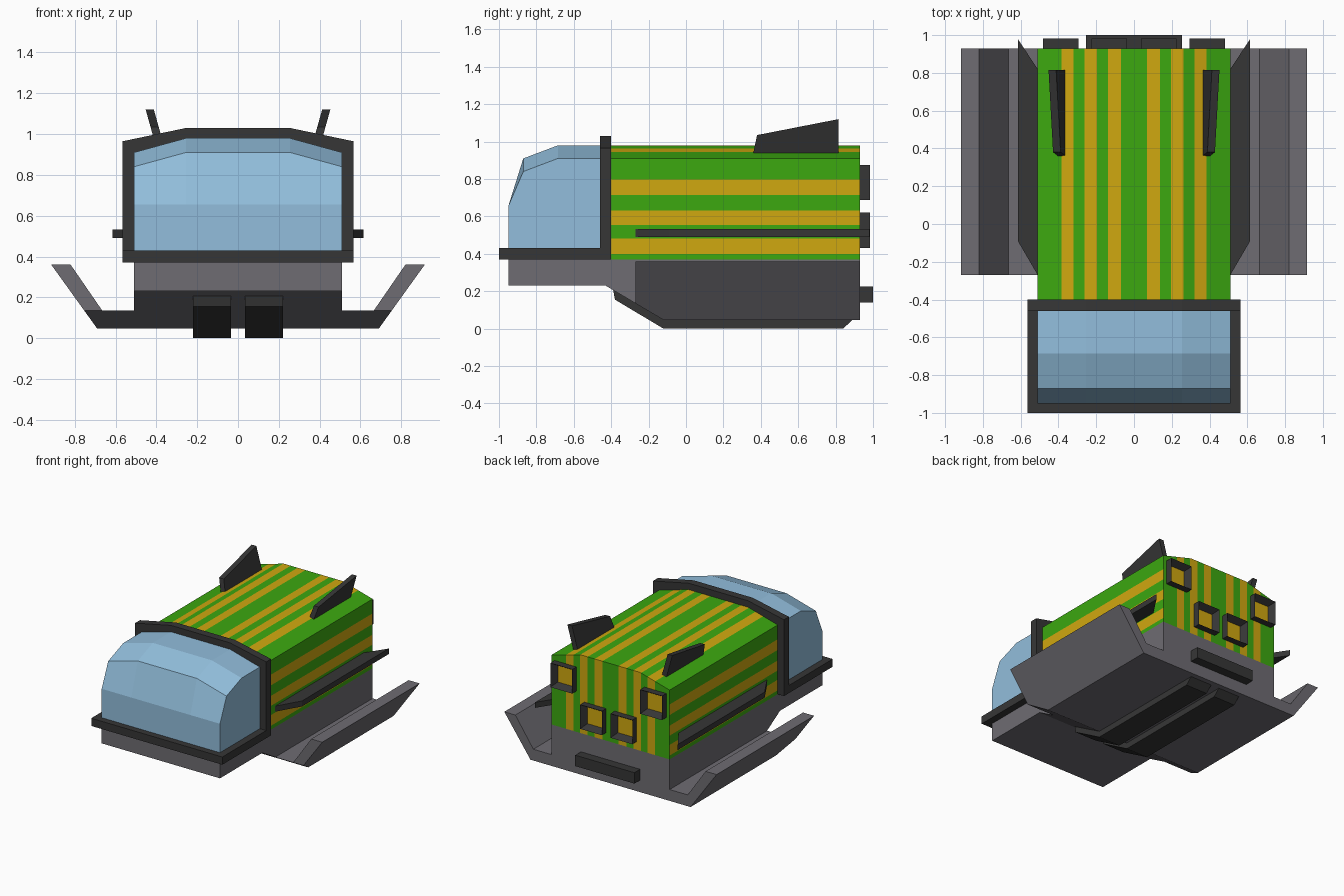
import bpy, bmesh
from mathutils import Vector

if "Cube" in bpy.data.objects:
    bpy.data.objects.remove(bpy.data.objects["Cube"])


def material(name, r, g, b):
    lin = [((c / 255 + 0.055) / 1.055) ** 2.4 for c in (r, g, b)]
    m = bpy.data.materials.new(name)
    m.diffuse_color = (*lin, 1)
    m.use_nodes = True
    m.node_tree.nodes["Principled BSDF"].inputs["Base Color"].default_value = m.diffuse_color
    return m


GREEN = material("green", 60, 168, 16)
GOLD = material("gold", 208, 168, 16)
GLASS = material("pale_blue", 146, 190, 220)
GREY = material("grey", 110, 108, 114)
DARK = material("charcoal", 54, 54, 54)


def finish(name, bm, *mats):
    bmesh.ops.recalc_face_normals(bm, faces=bm.faces)
    me = bpy.data.meshes.new(name)
    bm.to_mesh(me)
    bm.free()
    for m in mats:
        me.materials.append(m)
    ob = bpy.data.objects.new(name, me)
    bpy.context.collection.objects.link(ob)
    return ob


def prism(pts, axis, a, b):
    """Extrude a 2D outline along an axis from a to b."""
    place = {"x": lambda p, t: (t, p[0], p[1]),
             "y": lambda p, t: (p[0], t, p[1]),
             "z": lambda p, t: (p[0], p[1], t)}[axis]
    bm = bmesh.new()
    lo = [bm.verts.new(place(p, a)) for p in pts]
    hi = [bm.verts.new(place(p, b)) for p in pts]
    bm.faces.new(lo)
    bm.faces.new(hi)
    n = len(pts)
    for i in range(n):
        j = (i + 1) % n
        bm.faces.new((lo[i], lo[j], hi[j], hi[i]))
    return bm


def rect(a, b, c, d):
    return [(a, c), (b, c), (b, d), (a, d)]


def mirror(ob):
    mod = ob.modifiers.new("mirror", "MIRROR")
    mod.use_axis[0] = True
    mod.use_clip = False
    mod.use_mirror_merge = False
    return ob


def cut(bm, co, no, **kw):
    geom = bm.verts[:] + bm.edges[:] + bm.faces[:]
    return bmesh.ops.bisect_plane(bm, geom=geom, plane_co=co, plane_no=no, **kw)


def arch(w, z0, z1, z2):
    return [(-w, z0), (w, z0), (w, z1), (.255, z2), (-.255, z2), (-w, z1)]


# Striped cargo body: stripes follow x on top and ends, z on the sides
X_STRIPES = [(.07, .137), (.197, .263), (.32, .385)]
Z_STRIPES = [(.40, .483), (.555, .633), (.715, .798)]
bm = prism(arch(.51, .37, .91, .98), "y", -.40, .93)
for pair in X_STRIPES:
    for x in pair:
        for s in (-1, 1):
            cut(bm, (s * x, 0, 0), (1, 0, 0))
for pair in Z_STRIPES:
    for z in pair:
        cut(bm, (0, 0, z), (0, 0, 1))
bm.normal_update()
for f in bm.faces:
    c = f.calc_center_median()
    side = abs(f.normal.x) > .9
    v, stripes = (c.z, Z_STRIPES) if side else (abs(c.x), X_STRIPES)
    f.material_index = int(any(a < v < b for a, b in stripes))
finish("striped_body", bm, GREEN, GOLD)

# Cockpit canopy: four-column loft following the side profile
bm = bmesh.new()
profile = [(-.46, .98, .91), (-.685, .98, .91), (-.87, .91, .84), (-.95, .655, .655)]
rows = []
for y, zc, zs in profile:
    rows.append([bm.verts.new((x, y, zs if abs(x) > .3 else zc))
                 for x in (-.51, -.255, .255, .51)])
base = [bm.verts.new((x, y, .43)) for x, y in
        ((-.51, -.46), (-.51, -.95), (.51, -.95), (.51, -.46))]
for r0, r1 in zip(rows, rows[1:]):
    for i in range(3):
        bm.faces.new((r0[i], r0[i + 1], r1[i + 1], r1[i]))
bm.faces.new([r[0] for r in rows] + [base[1], base[0]])
bm.faces.new([r[3] for r in rows] + [base[2], base[3]])
bm.faces.new(rows[3] + [base[2], base[1]])
bm.faces.new(rows[0] + [base[3], base[0]])
bm.faces.new(base)
finish("canopy", bm, GLASS)

# Canopy frame: arch behind the glass and sill below it
finish("canopy_arch", prism(arch(.565, .37, .965, 1.03), "y", -.46, -.40), DARK)
finish("canopy_sill", prism(rect(-.565, .565, -1.0, -.46), "z", .37, .43), DARK)

# Central hull
hull = [(-.95, .37), (-.95, .23), (-.43, .23), (-.12, .047), (.93, .047), (.93, .37)]
finish("hull", prism(hull, "x", -.51, .51), GREY)

# Upturned side wings, front underside sliced along the hull slope
wing = [(.51, .047), (.69, .047), (.915, .36), (.82, .36), (.665, .135), (.51, .135)]
bm = prism(wing, "y", -.27, .93)
bm.normal_update()
res = cut(bm, (0, -.27, .135), Vector((0, -.183, -.31)).normalized(), clear_outer=True)
bmesh.ops.holes_fill(bm, edges=[e for e in bm.edges if e.is_boundary])
mirror(finish("side_wing", bm, GREY))

# Landing skids
skid = [(-.39, .21), (-.38, .155), (-.12, 0), (.84, 0), (.89, .047), (-.1, .06)]
mirror(finish("skid", prism(skid, "x", .035, .22), DARK))

# Horizontal side blades
blade = [(.51, -.27), (.615, -.09), (.615, .98), (.51, .82)]
mirror(finish("side_blade", prism(blade, "z", .49, .533), DARK))

# Roof fins, leaning outwards
fin = [(.36, .94), (.38, 1.035), (.815, 1.12), (.815, .94)]
bm = prism(fin, "x", .362, .402)
for v in bm.verts:
    v.co.x += (v.co.z - .94) * .28
mirror(finish("roof_fin", bm, DARK))

# Square thrusters: hollow frames with a gold plate inside
for label, cx, cz in (("upper", .387, .782), ("lower", .131, .526)):
    bm = prism(rect(cx - .094, cx + .094, cz - .094, cz + .094), "y", .93, .983)
    bm.normal_update()
    bmesh.ops.recalc_face_normals(bm, faces=bm.faces)
    back = max(bm.faces, key=lambda f: f.calc_center_median().y)
    bmesh.ops.inset_region(bm, faces=[back], thickness=.042)
    for v in back.verts:
        v.co.y = .934
    bm.normal_update()
    back.material_index = 1
    mirror(finish(label + "_thruster", bm, DARK, GOLD))

# Rear bumper bar
finish("rear_bumper", prism(rect(-.255, .255, .14, .225), "y", .93, 1.0), DARK)
